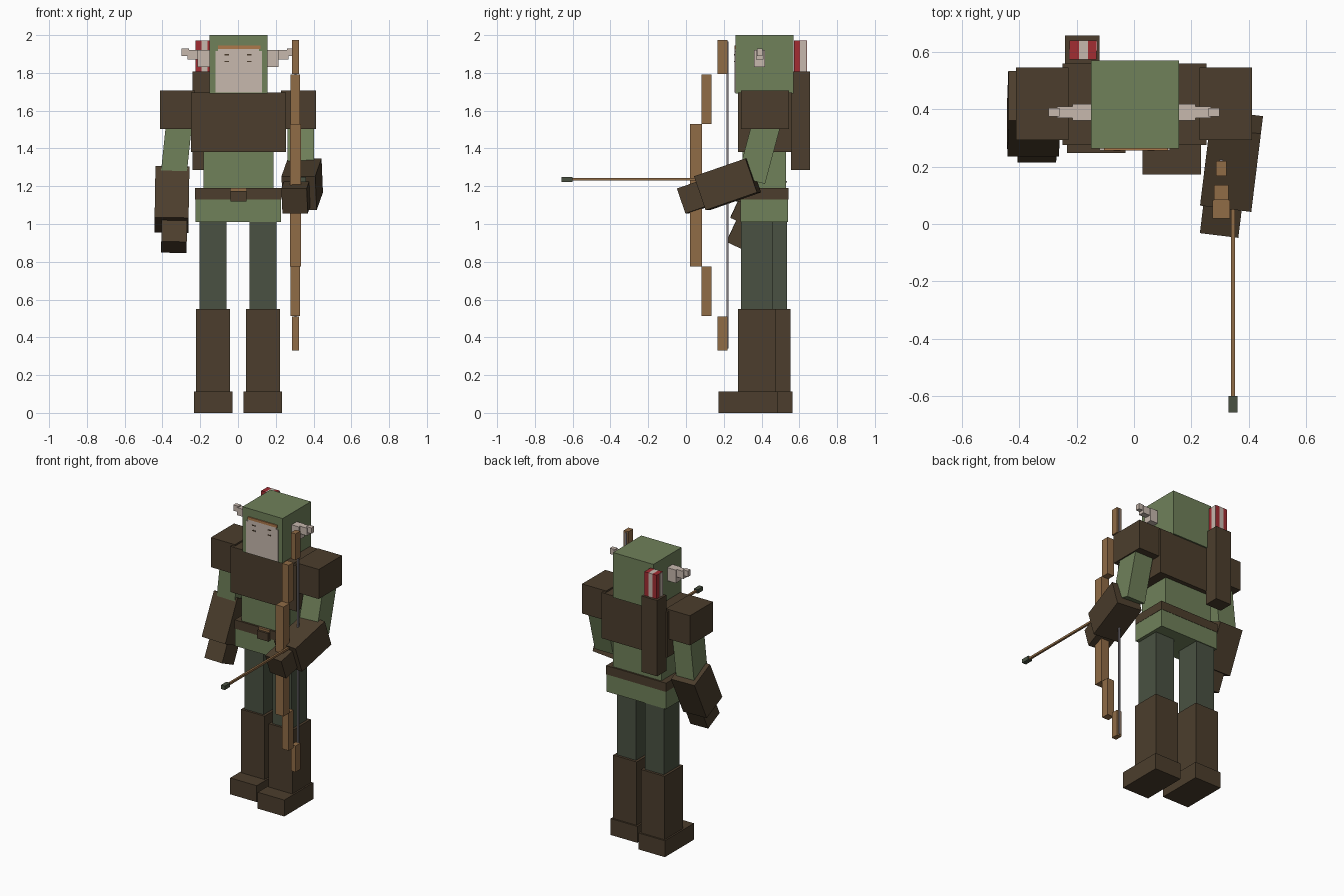
import bpy, bmesh
from math import radians
from mathutils import Matrix, Vector, Euler

if "Cube" in bpy.data.objects:
    bpy.data.objects.remove(bpy.data.objects["Cube"])


def mat(name, rgb):
    m = bpy.data.materials.new(name)
    m.diffuse_color = (*rgb, 1)
    m.use_nodes = True
    m.node_tree.nodes["Principled BSDF"].inputs["Base Color"].default_value = m.diffuse_color
    return m


GREEN = mat("cloth_green", (0.162, 0.218, 0.102))
BROWN = mat("leather_brown", (0.072, 0.048, 0.026))
TROUSER = mat("dark_green", (0.068, 0.083, 0.054))
WOOD = mat("wood", (0.28, 0.15, 0.062))
SKIN = mat("pale_skin", (0.57, 0.48, 0.42))
HAIR = mat("orange_hair", (0.42, 0.19, 0.07))
RED = mat("red_feather", (0.36, 0.026, 0.032))
STRING = mat("string_grey", (0.22, 0.2, 0.22))


def block(name, material, size, centre, rot=(0, 0, 0)):
    """Box given by size, centre and rotation in degrees."""
    me = bpy.data.meshes.new(name)
    bm = bmesh.new()
    bmesh.ops.create_cube(bm, size=1)
    turn = Euler([radians(a) for a in rot]).to_matrix().to_4x4()
    bm.transform(Matrix.Translation(centre) @ turn @ Matrix.Diagonal((*size, 1)))
    bm.to_mesh(me)
    bm.free()
    me.materials.append(material)
    ob = bpy.data.objects.new(name, me)
    bpy.context.collection.objects.link(ob)
    return ob


def span(name, material, x, y, z):
    """Axis-aligned box given by its limits."""
    lo, hi = Vector((x[0], y[0], z[0])), Vector((x[1], y[1], z[1]))
    return block(name, material, hi - lo, (lo + hi) / 2)


def mx(side, a, b):
    return sorted((side * a, side * b))


# Torso
span("chest_armour", BROWN, (-.25, .253), (.275, .56), (1.38, 1.695))
span("tunic_waist", GREEN, (-.183, .187), (.3, .53), (1.18, 1.4))
span("belt", BROWN, (-.227, .23), (.287, .542), (1.13, 1.19))
span("tunic_skirt", GREEN, (-.225, .228), (.288, .54), (1.01, 1.13))
span("belt_buckle", BROWN, (-.04, .045), (.265, .29), (1.12, 1.175))
span("buckle_top", WOOD, (-.038, .043), (.28, .29), (1.175, 1.19))

# Head and painted face
span("hood", GREEN, (-.15, .157), (.263, .57), (1.69, 2))
span("face", SKIN, (-.12, .126), (.257, .264), (1.695, 1.915))
span("forehead", SKIN, (-.105, .111), (.257, .264), (1.915, 1.93))
span("hair_fringe", HAIR, (-.105, .118), (.256, .264), (1.927, 1.945))

# Parts repeated on both sides
for side, label, shift in ((-1, "left", .075), (1, "right", 0)):
    span(label + "_eye", BROWN, mx(side, .047, .072), (.2545, .258), (1.857, 1.864))
    span(label + "_brow", BROWN, mx(side, .047, .072), (.2545, .258), (1.893, 1.899))
    span(label + "_ear_base", SKIN, mx(side, .15, .215), (.36, .418), (1.83, 1.92))
    span(label + "_ear_middle", SKIN, mx(side, .21, .268), (.37, .41), (1.87, 1.922))
    span(label + "_ear_tip", SKIN, mx(side, .26, .298), (.375, .405), (1.89, 1.93))
    span(label + "_shoulder_pad", BROWN, mx(side, .228, .412), (.292, .545), (1.502, 1.706))
    # the left leg stands one step behind the right
    span(label + "_leg", TROUSER, mx(side, .06, .205), (.29 + shift, .46 + shift), (.5, 1.05))
    span(label + "_boot", BROWN, mx(side, .042, .222), (.275 + shift, .477 + shift), (.1, .55))
    span(label + "_foot", BROWN, mx(side, .03, .233), (.172 + shift, .488 + shift), (0, .113))

# Left arm hanging down
block("left_upper_arm", GREEN, (.137, .15, .36), (-.326, .425, 1.40), (0, 6, 0))
block("left_gauntlet", BROWN, (.18, .19, .3), (-.35, .384, 1.13), (-25, 1, 0))
block("left_hand", BROWN, (.135, .14, .17), (-.338, .313, .954), (-25, 1, 0))

# Right arm reaching forward
block("right_upper_arm", GREEN, (.14, .15, .38), (.333, .395, 1.415), (-15, 0, 0))
block("right_gauntlet", BROWN, (.18, .29, .19), (.34, .22, 1.21), (19, 0, -7))
block("right_hand", BROWN, (.135, .15, .14), (.308, .053, 1.146), (19, 0, -7))

# Quiver with striped feathers
span("quiver", BROWN, (-.24, -.12), (.557, .657), (1.285, 1.808))
for name, m, x in (("feather_outer", RED, (-.224, -.192)),
                   ("feather_middle", SKIN, (-.192, -.161)),
                   ("feather_inner", RED, (-.161, -.13))):
    span(name, m, x, (.573, .64), (1.8, 1.972))
span("feather_stripe_inner", SKIN, (-.134, -.128), (.603, .638), (1.8, 1.97))
span("feather_stripe_outer", SKIN, (-.226, -.22), (.575, .608), (1.8, 1.97))

# Bow, mirrored about its grip height
MID = 1.1525
span("bow_grip", WOOD, (.274, .334), (.02, .084), (.775, 1.53))
for s, label in ((1, "upper"), (-1, "lower")):
    def height(a, b):
        return sorted((MID + s * a, MID + s * b))
    span("bow_limb_" + label, WOOD, (.279, .329), (.083, .136), height(.3775, .64))
    span("bow_tip_" + label, WOOD, (.286, .322), (.168, .219), height(.641, .822))
span("bow_string", STRING, (.298, .31), (.215, .225), (.34, 1.965))

# Nocked arrow
span("arrow_shaft", WOOD, (.338, .352), (-.62, .2), (1.229, 1.243))
span("arrow_head", TROUSER, (.33, .36), (-.658, -.6), (1.223, 1.25))
